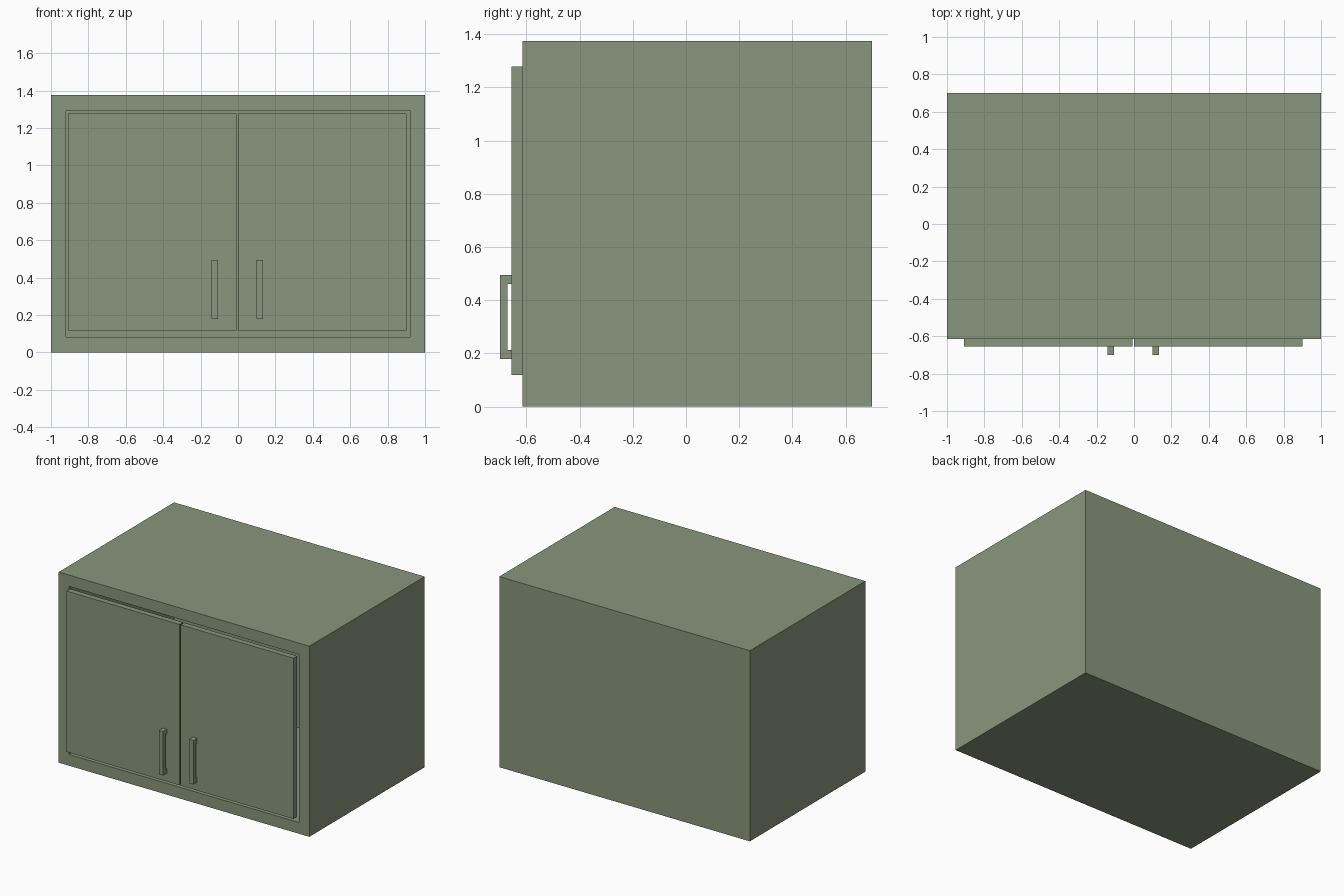
import bpy, bmesh
from mathutils import Vector

if "Cube" in bpy.data.objects:
    bpy.data.objects.remove(bpy.data.objects["Cube"])

paint = bpy.data.materials.new("sage_green")
paint.diffuse_color = (0.25, 0.309, 0.205, 1)
paint.use_nodes = True
paint.node_tree.nodes["Principled BSDF"].inputs["Base Color"].default_value = paint.diffuse_color


def make_object(name, bm):
    bmesh.ops.recalc_face_normals(bm, faces=bm.faces)
    mesh = bpy.data.meshes.new(name)
    bm.to_mesh(mesh)
    bm.free()
    mesh.materials.append(paint)
    obj = bpy.data.objects.new(name, mesh)
    bpy.context.collection.objects.link(obj)
    return obj


def box_mesh(lo, hi):
    bm = bmesh.new()
    bmesh.ops.create_cube(bm, size=1)
    lo, hi = Vector(lo), Vector(hi)
    for v in bm.verts:
        v.co = (lo + hi) / 2 + v.co * (hi - lo)
    return bm


def extrude_profile(name, profile, x0, x1):
    """Closed (y, z) profile extruded along x."""
    bm = bmesh.new()
    face = bm.faces.new([bm.verts.new((x0, y, z)) for y, z in profile])
    new = bmesh.ops.extrude_face_region(bm, geom=[face])["geom"]
    moved = [g for g in new if isinstance(g, bmesh.types.BMVert)]
    bmesh.ops.translate(bm, verts=moved, vec=(x1 - x0, 0, 0))
    return make_object(name, bm)


BODY_FRONT, DOOR_FRONT, HANDLE_FRONT = -0.615, -0.656, -0.70

# Cabinet carcass: box with a framed front opening behind the doors
bm = box_mesh((-1, BODY_FRONT, 0), (1, 0.70, 1.375))
bm.normal_update()
front = min(bm.faces, key=lambda f: f.calc_center_median().y)
bmesh.ops.inset_region(bm, faces=[front], thickness=0.115)
new = bmesh.ops.extrude_face_region(bm, geom=[front])["geom"]
bmesh.ops.translate(bm, verts=[g for g in new if isinstance(g, bmesh.types.BMVert)],
                    vec=(0, 1.2, 0))
if front.is_valid:
    bmesh.ops.delete(bm, geom=[front], context='FACES')
make_object("cabinet_body", bm)

# U-shaped pull: grip bar with a foot at each end
pull = [(DOOR_FRONT, 0.178), (HANDLE_FRONT, 0.178), (HANDLE_FRONT, 0.495),
        (DOOR_FRONT, 0.495), (DOOR_FRONT, 0.461), (-0.671, 0.461),
        (-0.671, 0.213), (DOOR_FRONT, 0.213)]

# Doors and handles, mirrored about the gap between the doors
CENTRE = -0.004
for side, s in (("left", -1), ("right", 1)):
    xa, xb = sorted((CENTRE + s * 0.005, CENTRE + s * 0.906))
    make_object(side + "_door", box_mesh((xa, DOOR_FRONT, 0.118), (xb, BODY_FRONT, 1.278)))
    xa, xb = sorted((CENTRE + s * 0.104, CENTRE + s * 0.138))
    extrude_profile(side + "_handle", pull, xa, xb)
